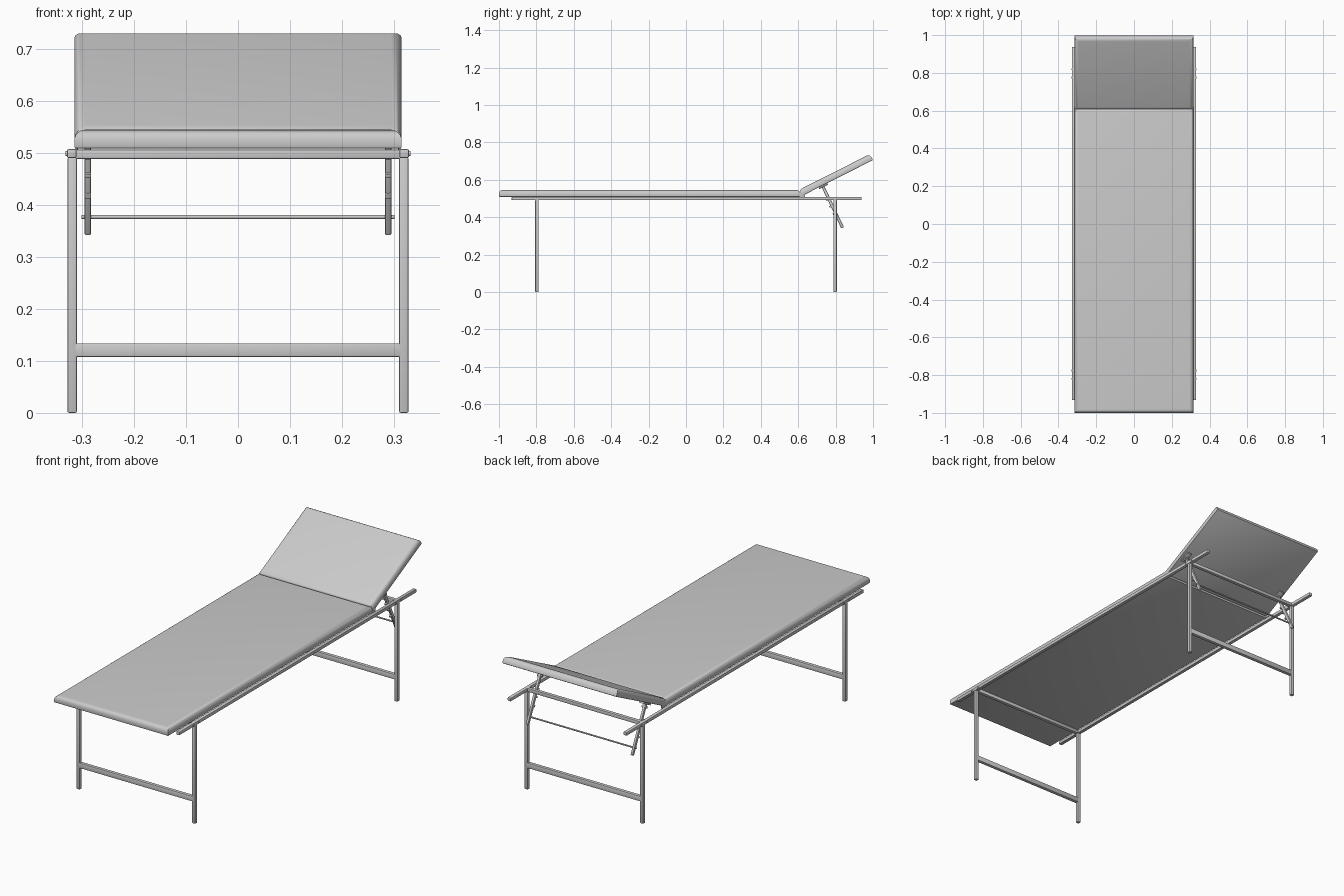
import bpy, bmesh, math
from mathutils import Vector, Matrix

if "Cube" in bpy.data.objects:
    bpy.data.objects.remove(bpy.data.objects["Cube"])


def finish(name, bm, angle=35):
    bmesh.ops.recalc_face_normals(bm, faces=bm.faces)
    me = bpy.data.meshes.new(name)
    bm.to_mesh(me)
    bm.free()
    ob = bpy.data.objects.new(name, me)
    bpy.context.collection.objects.link(ob)
    bpy.ops.object.select_all(action='DESELECT')
    ob.select_set(True)
    bpy.context.view_layer.objects.active = ob
    bpy.ops.object.shade_smooth_by_angle(angle=math.radians(angle))
    return ob


def box(name, center, size, bevel=0.0, tilt=0.0, segs=2):
    """Bevelled box, optionally tilted about the x axis."""
    bm = bmesh.new()
    bmesh.ops.create_cube(bm, size=1)
    bmesh.ops.scale(bm, vec=size, verts=bm.verts)
    if bevel:
        bmesh.ops.bevel(bm, geom=bm.edges[:], offset=bevel, segments=segs,
                        profile=0.5, affect='EDGES')
    bm.transform(Matrix.Translation(center) @ Matrix.Rotation(tilt, 4, 'X'))
    return finish(name, bm)


def rod(name, center, radius, length, sides=12):
    """Round bar along x."""
    bm = bmesh.new()
    bmesh.ops.create_cone(bm, cap_ends=True, segments=sides,
                          radius1=radius, radius2=radius, depth=length)
    bm.transform(Matrix.Translation(center) @ Matrix.Rotation(math.pi / 2, 4, 'Y'))
    return finish(name, bm)


def cushion(name, hinge, length, tilt):
    """Pad with softly rounded top edges; starts at hinge and runs along +y."""
    w, t = 0.63, 0.036
    bm = bmesh.new()
    bmesh.ops.create_cube(bm, size=1)
    bmesh.ops.scale(bm, vec=(w, length, t), verts=bm.verts)
    bmesh.ops.translate(bm, vec=(0, length / 2, t / 2), verts=bm.verts)
    top = [e for e in bm.edges if all(v.co.z > t / 2 for v in e.verts)]
    bmesh.ops.bevel(bm, geom=top, offset=0.021, segments=6, profile=0.5, affect='EDGES')
    low = [e for e in bm.edges if all(v.co.z < 1e-5 for v in e.verts)]
    bmesh.ops.bevel(bm, geom=low, offset=0.004, segments=2, profile=0.5, affect='EDGES')
    bm.transform(Matrix.Translation(hinge) @ Matrix.Rotation(tilt, 4, 'X'))
    return finish(name, bm)


TILT = math.radians(26.8)
TUBE = 0.018

# Padded bed and raised headrest
cushion("mattress", (0, -1.0, 0.509), 1.61, 0)
cushion("headrest", (0, 0.617, 0.512), 0.429, TILT)

# Crossbars at both leg frames
for end, y in (("foot", -0.797), ("head", 0.797)):
    box(end + "_top_crossbar", (0, y, 0.498), (0.63, TUBE, TUBE), 0.003)
    box(end + "_lower_crossbar", (0, y, 0.121), (0.63, TUBE, 0.026), 0.003)

# Support arm line, from headrest underside to the lower end
a, b = Vector((0, 0.733, 0.562)), Vector((0, 0.837, 0.344))
d = b - a
arm_tilt = math.atan2(d.y, -d.z)
normal = Vector((0, d.z, -d.y)).normalized()   # towards the foot end

for side, s in (("left", -1), ("right", 1)):
    # Side rail and legs
    box(side + "_rail", (s * 0.320, 0.003, 0.499), (TUBE, 1.87, 0.017), 0.003)
    for end, y in (("foot", -0.797), ("head", 0.797)):
        box(f"{side}_{end}_leg", (s * 0.319, y, 0.246), (TUBE, TUBE, 0.492), 0.003)
        for i in (-1, 1):
            rod(f"{side}_{end}_bolt_{i}", (s * 0.327, y + i * 0.022, 0.499), 0.005, 0.01)
    # Headrest hinge
    box(side + "_hinge", (s * 0.311, 0.622, 0.519), (0.006, 0.03, 0.026), 0.002)
    # Notched support arm
    off = Vector((s * 0.289, 0, 0))
    box(side + "_support_arm", (a + b) / 2 + off, (0.013, 0.016, d.length), 0.004, arm_tilt)
    for i, f in enumerate((0.30, 0.46, 0.64)):
        box(f"{side}_arm_tooth_{i}", a + d * f + off + normal * 0.010,
            (0.012, 0.012, 0.008), 0.001, arm_tilt)
    # Pivot bracket under the headrest
    box(side + "_bracket", (s * 0.289, 0.735, 0.566), (0.03, 0.055, 0.008), 0.002, TILT)
    rod(side + "_pivot", (s * 0.289, 0.739, 0.550), 0.006, 0.026)

# Thin rod joining the two arms
rod("arm_tie_rod", (0, 0.821, 0.377), 0.0038, 0.602)
